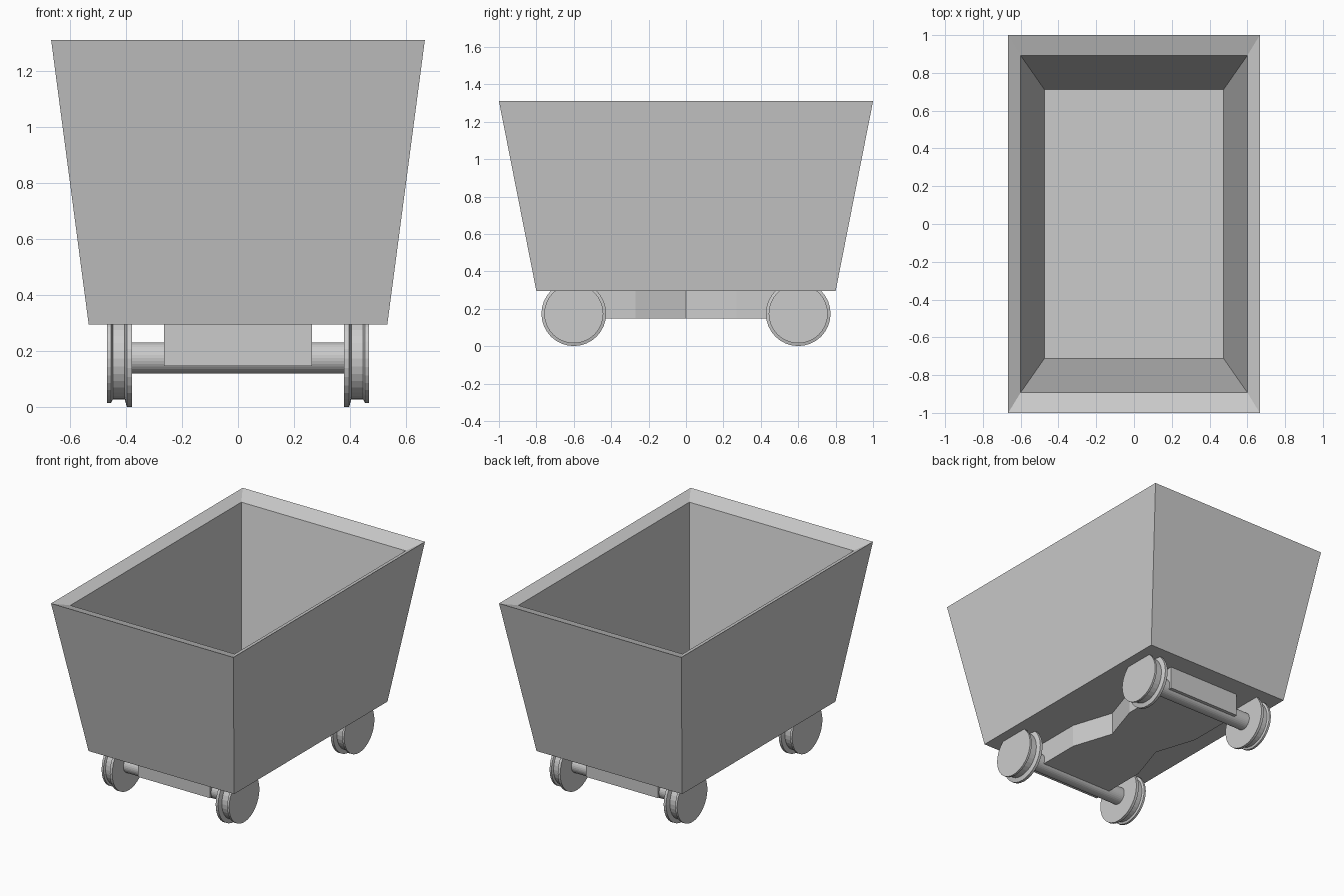
import bpy, bmesh
from math import cos, sin, tau

if "Cube" in bpy.data.objects:
    bpy.data.objects.remove(bpy.data.objects["Cube"])


def loft(name, rings):
    """Join successive rings of points with quads and cap both ends."""
    bm = bmesh.new()
    loops = [[bm.verts.new(p) for p in ring] for ring in rings]
    for a, b in zip(loops, loops[1:]):
        n = len(a)
        for i in range(n):
            j = (i + 1) % n
            bm.faces.new((a[i], a[j], b[j], b[i]))
    bm.faces.new(loops[0][::-1])
    bm.faces.new(loops[-1])
    bmesh.ops.recalc_face_normals(bm, faces=bm.faces)
    mesh = bpy.data.meshes.new(name)
    bm.to_mesh(mesh)
    bm.free()
    obj = bpy.data.objects.new(name, mesh)
    bpy.context.collection.objects.link(obj)
    return obj


def rect(hx, hy, z):
    return [(-hx, -hy, z), (hx, -hy, z), (hx, hy, z), (-hx, hy, z)]


def circle_x(x, r, cy, cz, sides=32):
    return [(x, cy + r * cos(tau * i / sides), cz + r * sin(tau * i / sides))
            for i in range(sides)]


# Tapered tub: outside walls, inward-sloping rim, inside walls and floor
loft("tub", [rect(0.532, 0.80, 0.295), rect(0.666, 1.0, 1.31),
             rect(0.60, 0.892, 1.274), rect(0.475, 0.713, 0.36)])

# Underframe with a narrowed waist
half = [(0.263, -0.67), (0.263, -0.27), (0.175, 0.0), (0.263, 0.27), (0.263, 0.67)]
outline = half + [(-x, y) for x, y in reversed(half)]
loft("underframe", [[(x, y, z) for x, y in outline] for z in (0.147, 0.297)])

# Axles and grooved, flanged wheels
AXLE_Z = 0.174
wheel_profile = [(0.378, 0.173), (0.396, 0.173), (0.404, 0.145),
                 (0.446, 0.145), (0.452, 0.158), (0.466, 0.158)]
for end, y in (("front", -0.6), ("rear", 0.6)):
    loft(end + "_axle", [circle_x(x, 0.056, y, AXLE_Z + 0.002) for x in (-0.39, 0.39)])
    for side, s in (("left", -1), ("right", 1)):
        loft(f"{end}_{side}_wheel",
             [circle_x(s * x, r, y, AXLE_Z) for x, r in wheel_profile])
